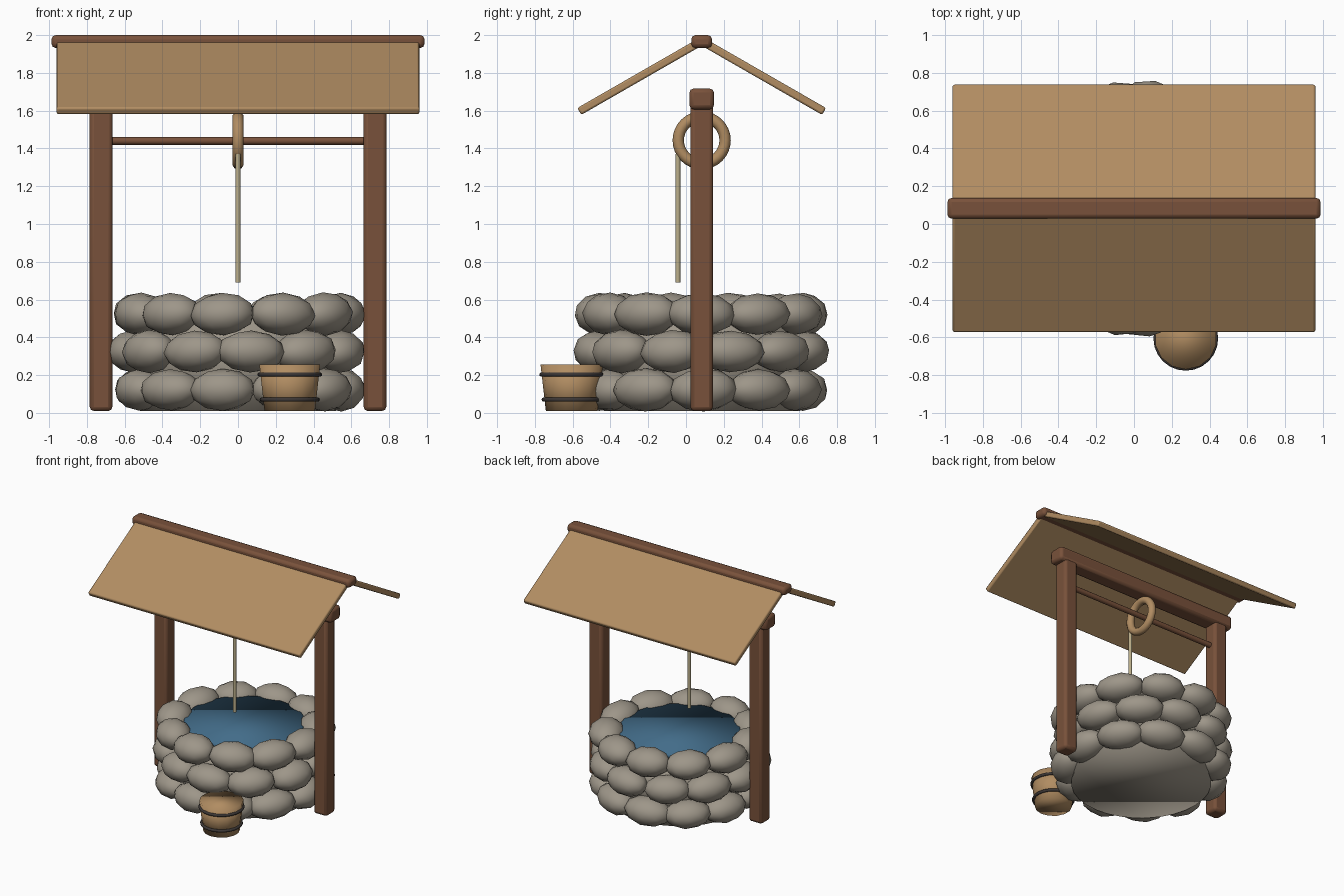
import bpy, math, random
from mathutils import Vector

if "Cube" in bpy.data.objects:
    bpy.data.objects.remove(bpy.data.objects["Cube"])

random.seed(4)
CY = 0.083  # the well shaft and roof frame are centred on this y


def material(name, rgb):
    m = bpy.data.materials.new(name)
    m.diffuse_color = (*rgb, 1)
    m.use_nodes = True
    m.node_tree.nodes["Principled BSDF"].inputs["Base Color"].default_value = m.diffuse_color
    return m


dark_wood = material("dark_wood", (0.19, 0.083, 0.043))
light_wood = material("light_wood", (0.44, 0.265, 0.122))
stone = material("stone", (0.34, 0.305, 0.25))
water_blue = material("water_blue", (0.055, 0.15, 0.25))
rope_tan = material("rope_tan", (0.50, 0.43, 0.26))
iron = material("iron", (0.045, 0.038, 0.036))


def finish(name, mat, angle=None):
    ob = bpy.context.object
    ob.name = name
    ob.data.materials.append(mat)
    if angle is None:
        bpy.ops.object.shade_smooth()
    else:
        bpy.ops.object.shade_smooth_by_angle(angle=math.radians(angle))
    return ob


def beam(name, loc, size, mat, bevel, rot_x=0.0):
    bpy.ops.mesh.primitive_cube_add(size=1, location=loc, rotation=(rot_x, 0, 0))
    ob = bpy.context.object
    ob.scale = size
    bpy.ops.object.transform_apply(location=False, rotation=False, scale=True)
    mod = ob.modifiers.new("soft_edges", "BEVEL")
    mod.width = bevel
    mod.segments = 2
    return finish(name, mat, 30)


def rod(name, loc, radius, length, mat, sides=16, rot=(0, 0, 0), angle=40):
    bpy.ops.mesh.primitive_cylinder_add(vertices=sides, radius=radius, depth=length,
                                        location=loc, rotation=rot)
    return finish(name, mat, angle)


def ring(name, loc, major, minor, mat, rot=(0, 0, 0), segs=32):
    bpy.ops.mesh.primitive_torus_add(major_radius=major, minor_radius=minor, major_segments=segs,
                                     minor_segments=10, location=loc, rotation=rot)
    return finish(name, mat)


# Stone wall: three staggered courses of eleven rounded stones
COUNT = 11
STEP = 2 * math.pi / COUNT
for row, (z, radius, phase) in enumerate([(0.122, 0.542, -8), (0.325, 0.555, 8), (0.523, 0.542, -8)]):
    for i in range(COUNT):
        a = math.radians(phase) + i * STEP + random.uniform(-0.02, 0.02)
        bpy.ops.mesh.primitive_ico_sphere_add(
            subdivisions=2, radius=1,
            location=(radius * math.sin(a), CY - radius * math.cos(a), z),
            rotation=(random.uniform(-0.08, 0.08), random.uniform(-0.06, 0.06), a))
        bpy.context.object.scale = (random.uniform(0.172, 0.188), random.uniform(0.125, 0.138),
                                    random.uniform(0.109, 0.116))
        finish(f"stone_{row}_{i}", stone, 40)

# Solid core behind the stones, and the water surface on it
rod("wall_core", (0, CY, 0.27), 0.52, 0.52, stone, 32, angle=None)
rod("water", (0, CY, 0.545), 0.45, 0.04, water_blue, 32, angle=None)

# Frame: posts, cross beam, axle
for side, x in (("left", -0.725), ("right", 0.725)):
    beam(f"post_{side}", (x, CY, 0.825), (0.12, 0.12, 1.63), dark_wood, 0.022)
beam("cross_beam", (0, CY, 1.662), (1.66, 0.13, 0.11), dark_wood, 0.022)
rod("axle", (0, CY, 1.44), 0.021, 1.4, dark_wood, 12, (0, math.pi / 2, 0))

# Pulley wheel and hanging rope
ring("pulley", (0, CY, 1.443), 0.124, 0.03, light_wood, (0, math.pi / 2, 0))
rod("rope", (0, -0.043, 1.03), 0.013, 0.68, rope_tan, 10)

# Roof: two sloping slabs and a ridge cap
for name, s in (("front", -1), ("back", 1)):
    top, low = Vector((0, CY, 1.968)), Vector((0, CY + s * 0.648, 1.596))
    d = low - top
    beam(f"roof_{name}", (top + low) / 2, (1.92, d.length, 0.042), light_wood, 0.01,
         math.atan2(d.z * s, d.y * s))
beam("ridge_cap", (0, CY, 1.966), (1.975, 0.11, 0.068), dark_wood, 0.022)

# Bucket with two hoops
BX, BY = 0.274, -0.605
bpy.ops.mesh.primitive_cone_add(vertices=14, radius1=0.137, radius2=0.165, depth=0.245,
                                location=(BX, BY, 0.1325))
finish("bucket", light_wood)
for name, z, r in (("lower", 0.07, 0.148), ("upper", 0.203, 0.16)):
    ring(f"hoop_{name}", (BX, BY, z), r, 0.0115, iron, segs=24)
